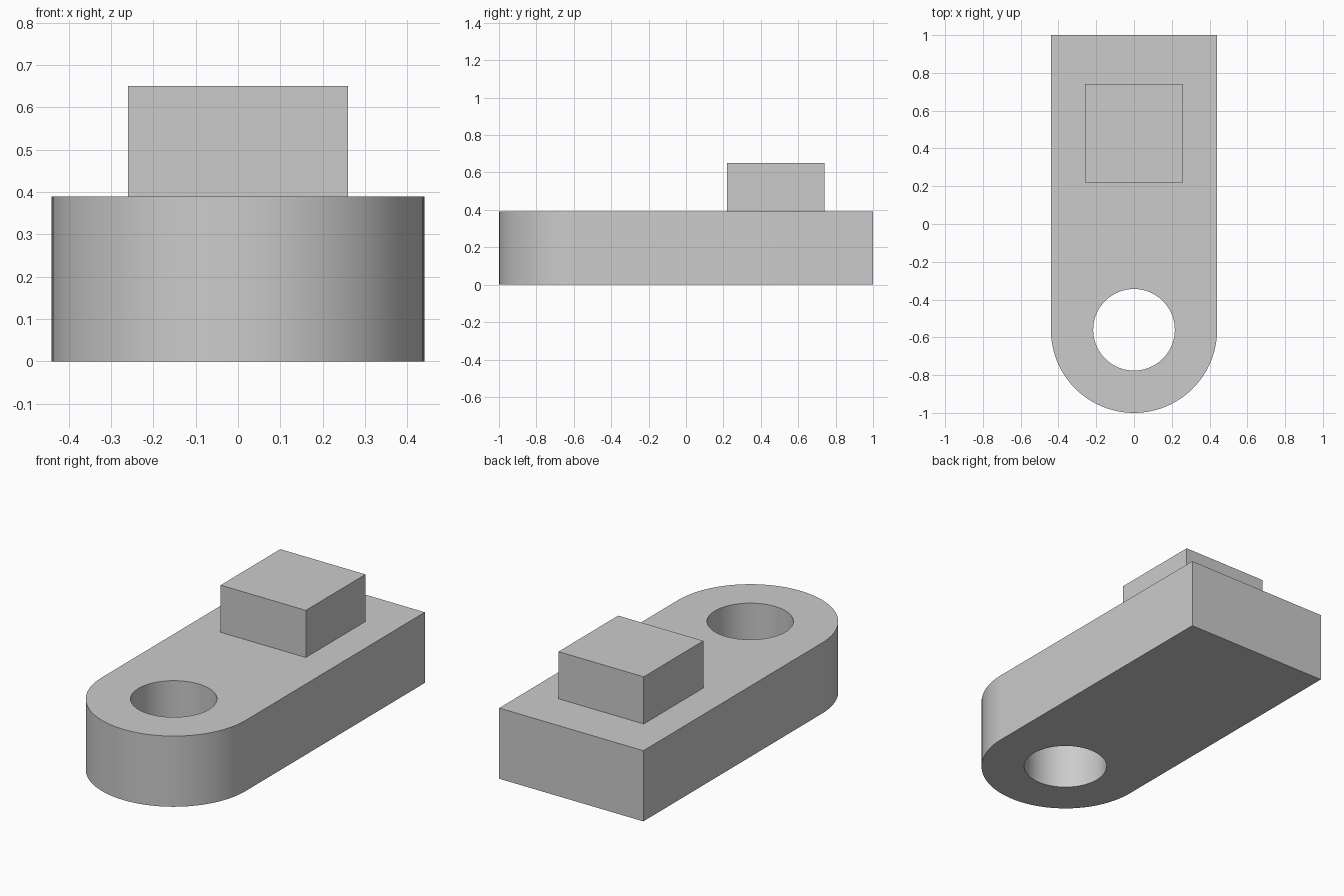
import bpy
import bmesh
from math import pi, cos, sin, radians

HALF_WIDTH = 0.44
THICKNESS = 0.39
EYE_Y = -0.56
HOLE_RADIUS = 0.216
ARC_STEPS = 48

default_cube = bpy.data.objects.get("Cube")
if default_cube:
    bpy.data.objects.remove(default_cube, do_unlink=True)

# Single plain grey
grey = bpy.data.materials.new("plain grey")
grey.use_nodes = True
colour = (0.6, 0.6, 0.6, 1)
grey.diffuse_color = colour
grey.node_tree.nodes["Principled BSDF"].inputs["Base Color"].default_value = colour


def prism(name, outline, bottom, top):
    """Extrude a flat outline upward into a closed solid."""
    bm = bmesh.new()
    base = bm.faces.new([bm.verts.new((x, y, bottom)) for x, y in outline])
    grown = bmesh.ops.extrude_face_region(bm, geom=[base], use_keep_orig=True)
    risen = [v for v in grown["geom"] if isinstance(v, bmesh.types.BMVert)]
    bmesh.ops.translate(bm, verts=risen, vec=(0, 0, top - bottom))
    bmesh.ops.recalc_face_normals(bm, faces=bm.faces)
    mesh = bpy.data.meshes.new(name)
    bm.to_mesh(mesh)
    bm.free()
    mesh.materials.append(grey)
    obj = bpy.data.objects.new(name, mesh)
    bpy.context.collection.objects.link(obj)
    return obj


def arc(radius, start, end, steps):
    """Points on an arc around the eye centre."""
    angles = [start + (end - start) * i / steps for i in range(steps + 1)]
    return [(radius * cos(a), EYE_Y + radius * sin(a)) for a in angles]


# Base plate: square at the back, fully rounded at the front
outline = [(HALF_WIDTH, 1), (-HALF_WIDTH, 1)] + arc(HALF_WIDTH, pi, 2 * pi, ARC_STEPS)
plate = prism("base_plate", outline, 0, THICKNESS)

# Round through hole, concentric with the rounded end
cutter = prism("hole_cutter", arc(HOLE_RADIUS, 0, 2 * pi, 2 * ARC_STEPS)[:-1],
               -0.1, THICKNESS + 0.1)
cutter.hide_render = True
cut = plate.modifiers.new("through hole", 'BOOLEAN')
cut.operation = 'DIFFERENCE'
cut.solver = 'EXACT'
cut.object = cutter

bpy.ops.object.select_all(action='DESELECT')
plate.select_set(True)
bpy.context.view_layer.objects.active = plate
bpy.ops.object.modifier_apply(modifier=cut.name)
bpy.data.objects.remove(cutter, do_unlink=True)
bpy.ops.object.shade_smooth_by_angle(angle=radians(30))

# Square block standing on the back half of the plate
prism("raised_block", [(-0.26, 0.22), (0.26, 0.22), (0.26, 0.74), (-0.26, 0.74)],
      THICKNESS, 0.65)
